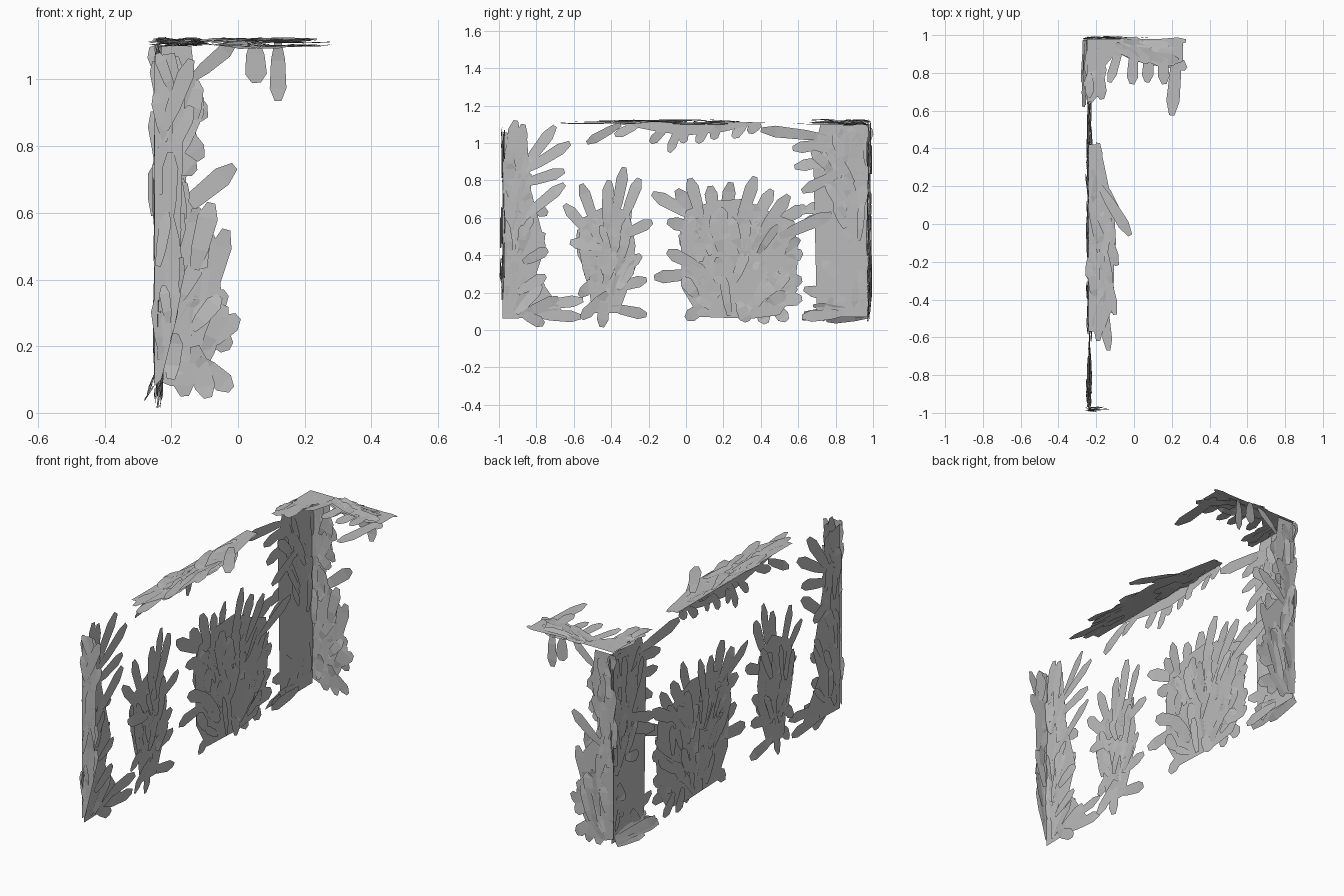
import bpy, bmesh, math, random
from mathutils import Vector

random.seed(4)
mat = bpy.data.materials.new("pale grey foliage")
mat.diffuse_color = (0.5, 0.5, 0.5, 1)

# Planes the foliage clings to: (a, b, offset) -> 3D point
side = lambda a, b, n: (-0.238 + n, a, b)
front = lambda a, b, n: (a, -0.98 + n, b)
back = lambda a, b, n: (a, 0.98 + n, b)
top = lambda a, b, n: (a, b, 1.112 + n)
foot = lambda a, b, n: (-0.24 - 0.45 * (0.12 - b) + n, a, b)


def inside(p, poly):
    hit = False
    for (ax, ay), (bx, by) in zip(poly, poly[1:] + poly[:1]):
        if (ay > p[1]) != (by > p[1]) and p[0] < (bx - ax) * (p[1] - ay) / (by - ay) + ax:
            hit = not hit
    return hit


def blade(bm, plane, a0, b0, a1, b1, w, spread):
    """One blunt, gently bowed leaf strip from base to tip."""
    base, tip = Vector((a0, b0)), Vector((a1, b1))
    d = tip - base
    across = Vector((-d.y, d.x)).normalized() * w / 2
    n0, bow = random.uniform(-spread, spread), random.uniform(-0.008, 0.008)
    tilt = random.uniform(-0.004, 0.004)
    sway = random.uniform(-0.12, 0.12) * w
    rows = []
    for t, k in ((0, 0.45), (0.3, 0.85), (0.78, 1.0), (1, 0.4)):
        c = base + d * t + across * (sway * 8 * t * (1 - t))
        n = n0 + bow * math.sin(t * math.pi)
        rows.append([bm.verts.new(plane(*(c + across * k * s), n + tilt * s)) for s in (-1, 1)])
    for r, q in zip(rows, rows[1:]):
        bm.faces.new((r[0], r[1], q[1], q[0]))


def patch(name, plane, core, root, fill, blades, width=0.062, spread=0.010):
    """Backing sheet, random leaves fanning from a root, and chosen rim leaves."""
    bm = bmesh.new()
    if core:
        sheet = bm.faces.new([bm.verts.new(plane(a, b, 0)) for a, b in core])
        bmesh.ops.triangulate(bm, faces=[sheet])
        lo = [min(p[i] for p in core) for i in (0, 1)]
        hi = [max(p[i] for p in core) for i in (0, 1)]
        made = tries = 0
        while made < fill and tries < 6000:
            tries += 1
            p = Vector([random.uniform(lo[i], hi[i]) for i in (0, 1)])
            d = p - Vector(root)
            if not inside(p, core) or d.length < 0.02:
                continue
            ang = math.atan2(d.y, d.x) + random.uniform(-0.45, 0.45)
            step = Vector((math.cos(ang), math.sin(ang))) * random.uniform(0.11, 0.22)
            if inside(p + step * 0.85, core):
                q = p + step
                blade(bm, plane, p.x, p.y, q.x, q.y, width * random.uniform(0.6, 1), spread)
                made += 1
    for b in blades:
        blade(bm, plane, *b[:4], b[4] if len(b) > 4 else width, spread)
    me = bpy.data.meshes.new(name)
    bm.to_mesh(me)
    bm.free()
    me.materials.append(mat)
    bpy.context.collection.objects.link(bpy.data.objects.new(name, me))


# Long side: four climbing clumps
patch("side_front_corner_clump", side,
      [(-.98, .06), (-.98, 1.06), (-.85, 1.03), (-.83, .75), (-.75, .45), (-.8, .3), (-.72, .17), (-.64, .07)],
      (-.95, 0), 50,
      [(-.95, .9, -.91, 1.12), (-.9, .85, -.87, 1.1), (-.88, .85, -.7, 1.09), (-.86, .85, -.62, 1.0),
       (-.88, .78, -.65, .85), (-.87, .6, -.65, .78), (-.87, .68, -.74, .62), (-.8, .13, -.55, .16),
       (-.8, .08, -.56, .07), (-.87, .36, -.74, .43), (-.9, .2, -.75, .29), (-.88, .09, -.76, .03)])
patch("side_small_clump", side,
      [(-.5, .09), (-.53, .3), (-.58, .4), (-.59, .48), (-.55, .6), (-.4, .68), (-.3, .62),
       (-.27, .45), (-.3, .25), (-.36, .09)],
      (-.43, .1), 40,
      [(-.5, .5, -.65, .67), (-.48, .55, -.56, .78), (-.43, .58, -.41, .8), (-.38, .6, -.33, .87),
       (-.33, .6, -.25, .81), (-.35, .5, -.18, .58), (-.45, .44, -.62, .47), (-.45, .3, -.57, .18),
       (-.4, .22, -.21, .27), (-.4, .12, -.21, .08), (-.42, .2, -.56, .06), (-.43, .2, -.45, .015),
       (-.38, .3, -.24, .4)])
patch("side_large_clump", side,
      [(.07, .07), (-.02, .22), (.0, .35), (-.03, .5), (.0, .64), (.15, .69), (.3, .7), (.45, .63),
       (.58, .58), (.6, .4), (.58, .2), (.5, .08), (.35, .06)],
      (.25, 0), 100,
      [(.05, .6, -.18, .73), (.1, .53, -.1, .58), (.05, .3, -.17, .28), (.08, .33, -.1, .42),
       (.06, .6, -.05, .75), (.08, .6, .02, .81), (.15, .58, .13, .77), (.2, .55, .24, .79),
       (.28, .55, .37, .82), (.35, .55, .46, .75), (.4, .52, .55, .72), (.45, .55, .64, .66),
       (.5, .5, .78, .62), (.5, .35, .62, .42), (.5, .25, .62, .27), (.48, .15, .62, .17),
       (.45, .15, .54, .05), (.38, .15, .43, .035), (.28, .15, .33, .045), (.12, .14, .0, .06)],
      width=0.07)
patch("side_back_corner_clump", side,
      [(.98, .07), (.98, 1.1), (.72, 1.1), (.68, .95), (.75, .75), (.79, .55), (.78, .3), (.73, .15), (.7, .07)],
      (.95, .4), 70,
      [(.75, 1.03, .4, 1.07), (.78, 1.0, .57, .97), (.82, .92, .58, .87), (.84, .85, .62, .74),
       (.87, .72, .62, .63), (.88, .66, .61, .56), (.85, .16, .63, .22), (.85, .09, .62, .07),
       (.84, .26, .73, .37), (.87, .5, .76, .48)])

# Leaves hanging from the top edge of the long side
patch("side_top_fringe", side,
      [(-.4, 1.11), (-.15, 1.06), (.0, 1.04), (.2, 1.06), (.42, 1.11)], (0, 1.2), 0,
      [(-.35, 1.1, -.53, 1.0, .05), (-.25, 1.1, -.38, 1.04, .05), (-.1, 1.09, -.19, 1.0, .05),
       (-.03, 1.1, -.09, .95, .05), (.0, 1.08, -.02, 1.0, .05), (.12, 1.1, .06, 1.0, .05),
       (.18, 1.1, .14, 1.02, .05), (.32, 1.1, .25, 1.03, .05), (.4, 1.1, .33, 1.06, .05)])

# Top strip above the long side
patch("top_side_strip", top,
      [(-.24, .42), (-.18, .42), (-.13, .18), (-.1, .0), (-.11, -.43), (-.16, -.57), (-.24, -.57)],
      (-.22, .6), 25,
      [(-.18, .2, -.02, -.06, .06), (-.17, .22, -.09, .04, .06), (-.16, -.4, -.135, -.67, .05),
       (-.18, -.35, -.19, -.62, .05), (-.16, -.2, -.1, -.48, .05), (-.16, .0, -.09, -.22, .05),
       (-.2, .2, -.19, .43, .05)], width=0.05)

# Top corner cover with leaves hanging over the narrow end
patch("top_back_corner", top,
      [(-.25, .98), (.26, .98), (.26, .86), (.2, .84), (.0, .86), (-.09, .91), (-.16, .83), (-.19, .68), (-.25, .64)],
      (-.2, 1.0), 30,
      [(.23, .92, .2, .575, .07), (.0, .92, -.01, .74), (.08, .92, .07, .75), (.15, .92, .16, .74),
       (-.07, .95, -.13, .75, .05), (.15, .92, .275, .82), (.08, .96, .275, .97, .04),
       (-.19, .85, -.17, .66)], width=0.06, spread=0.012)

# Narrow ends
patch("back_end_clump", back,
      [(-.25, .1), (-.25, 1.1), (-.14, 1.1), (-.12, .92), (-.15, .77), (-.16, .65), (-.07, .53),
       (-.06, .4), (-.04, .28), (-.07, .18), (-.12, .09), (-.2, .08)],
      (-.24, 0), 45,
      [(-.18, .6, -.01, .74), (-.13, .43, -.08, .63), (-.1, .32, -.035, .55), (-.1, .2, .0, .29),
       (-.12, .3, -.035, .36), (-.1, .24, -.02, .2), (-.12, .16, -.02, .07), (-.13, .2, -.09, .045),
       (-.17, .2, -.16, .05), (-.19, .88, -.11, .76), (-.18, 1.0, -.1, .88), (-.2, .78, -.13, .72),
       (-.14, 1.0, -.01, 1.11, .045), (.05, 1.11, .055, .99, .065), (.12, 1.11, .12, .935, .05)])
patch("front_end_clump", front,
      [(-.25, .08), (-.25, 1.07), (-.19, 1.08), (-.16, .95), (-.18, .72), (-.17, .55), (-.18, .3), (-.23, .1)],
      (-.25, 0), 18,
      [(-.22, .85, -.14, 1.06), (-.22, .75, -.14, .92), (-.22, .4, -.17, .6), (-.22, .2, -.19, .4)],
      width=0.05)

# Tilted leaves at the foot of the back corner
patch("foot_back_corner", foot,
      [(.97, .06), (.97, .11), (.8, .13), (.66, .1), (.66, .06)], (1.05, .09), 0,
      [(.96, .09, .62, .06, .04), (.95, .1, .63, .09, .04), (.9, .1, .68, .13, .04),
       (.97, .07, .75, .05, .04), (.85, .08, .62, .075, .03)])
